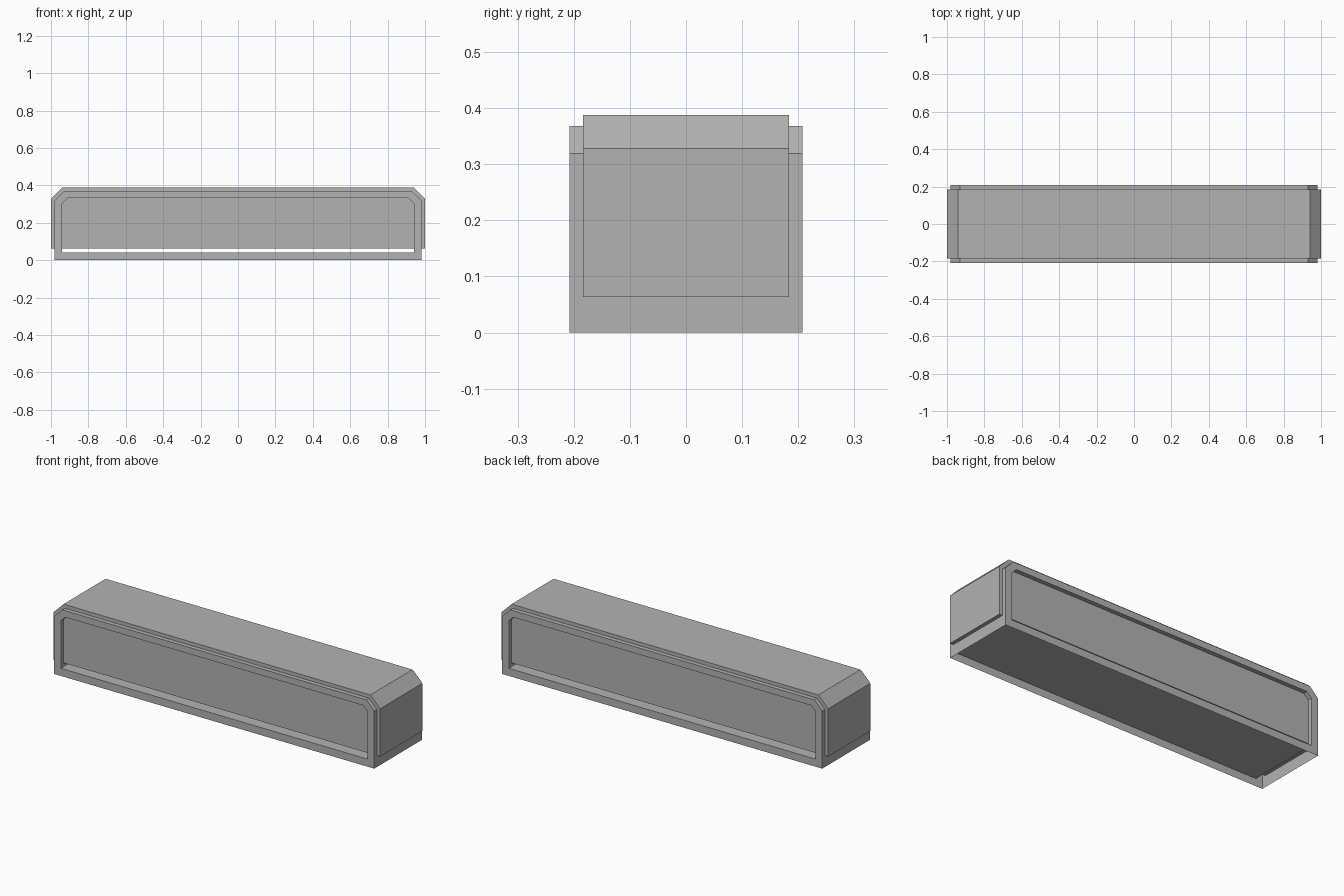
import bpy, bmesh

cube = bpy.data.objects.get("Cube")
if cube:
    bpy.data.objects.remove(cube, do_unlink=True)

grey = bpy.data.materials.new("neutral_grey")
grey.use_nodes = True
colour = (0.45, 0.45, 0.45, 1)
grey.diffuse_color = colour
grey.node_tree.nodes["Principled BSDF"].inputs["Base Color"].default_value = colour


def outline(half, bottom, top, cut):
    """Rectangle profile in x, z with both top corners chamfered."""
    return [(-half, bottom), (half, bottom), (half, top - cut),
            (half - cut, top), (-half + cut, top), (-half, top - cut)]


def loops(bm, profile, depth):
    """Place the profile at the front and at the back."""
    return [[bm.verts.new((x, y, z)) for x, z in profile] for y in (-depth, depth)]


def bridge(bm, a, b, skip=()):
    for i in range(len(a)):
        if i not in skip:
            j = (i + 1) % len(a)
            bm.faces.new((a[i], a[j], b[j], b[i]))


def finish(bm, name):
    bmesh.ops.recalc_face_normals(bm, faces=bm.faces[:])
    mesh = bpy.data.meshes.new(name)
    bm.to_mesh(mesh)
    bm.free()
    mesh.materials.append(grey)
    obj = bpy.data.objects.new(name, mesh)
    bpy.context.collection.objects.link(obj)


# Solid body with chamfered top edges
bm = bmesh.new()
front, back = loops(bm, outline(1.0, 0.063, 0.388, 0.06), 0.184)
bridge(bm, front, back)
bm.faces.new(front)
bm.faces.new(back)
finish(bm, "main_body")

# Surrounding frame, a hollow sleeve left open underneath
bm = bmesh.new()
outer_front, outer_back = loops(bm, outline(0.98, 0.0, 0.368, 0.049), 0.208)
inner_front, inner_back = loops(bm, outline(0.94, 0.042, 0.332, 0.028), 0.208)
bridge(bm, outer_front, inner_front)
bridge(bm, outer_back, inner_back)
bridge(bm, inner_front, inner_back)
bridge(bm, outer_front, outer_back, skip=(0,))
finish(bm, "outer_frame")
